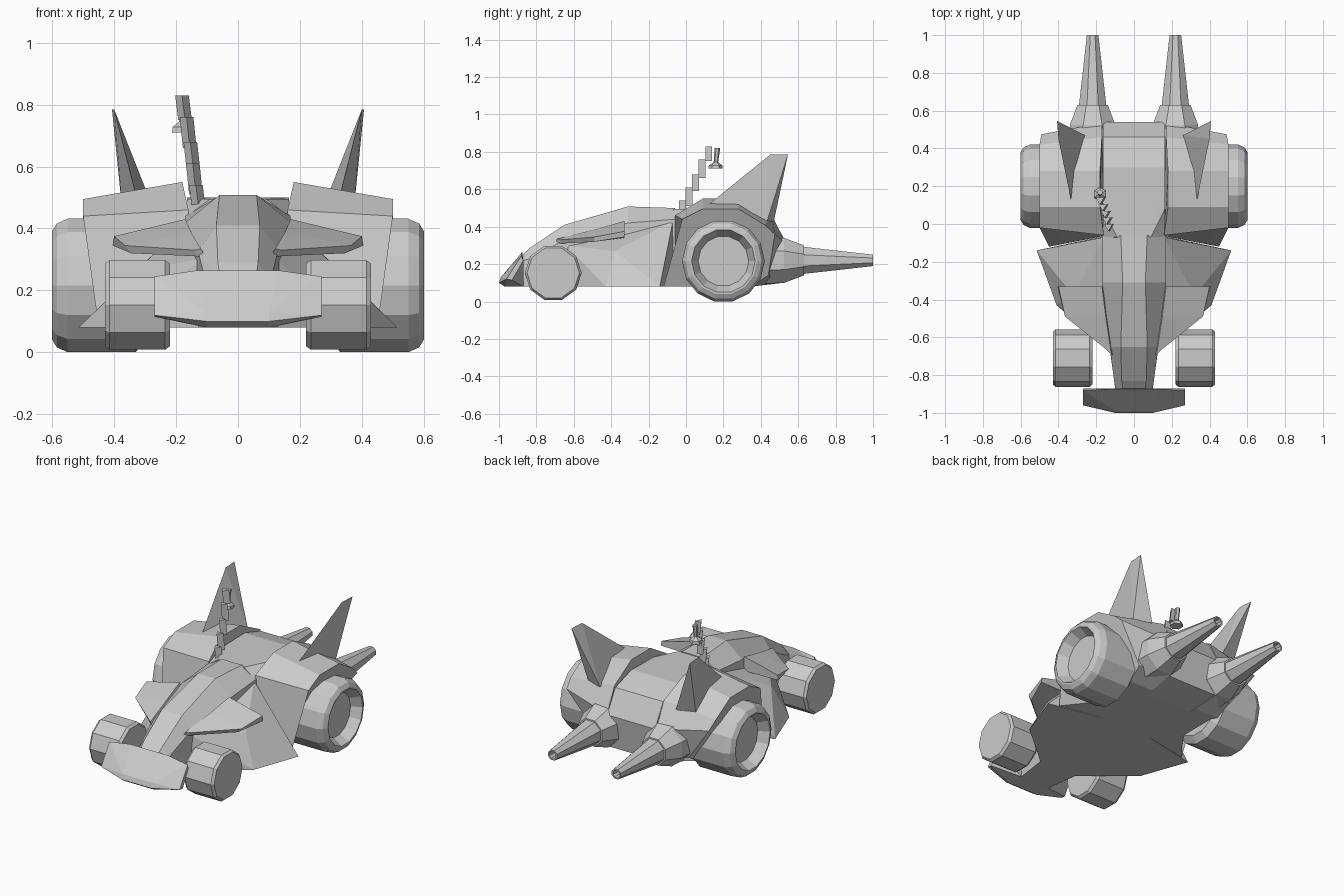
import bpy, bmesh, math
from mathutils import Vector

if "Cube" in bpy.data.objects:
    bpy.data.objects.remove(bpy.data.objects["Cube"])

grey = bpy.data.materials.new("plain grey")
grey.diffuse_color = (0.6, 0.6, 0.6, 1)
grey.use_nodes = True
grey.node_tree.nodes["Principled BSDF"].inputs["Base Color"].default_value = grey.diffuse_color


def finish(name, bm):
    bmesh.ops.recalc_face_normals(bm, faces=bm.faces)
    me = bpy.data.meshes.new(name)
    bm.to_mesh(me)
    bm.free()
    me.materials.append(grey)
    ob = bpy.data.objects.new(name, me)
    bpy.context.collection.objects.link(ob)
    return ob


def loft(name, rings):
    """Skin a list of equal-length rings, capped at both ends."""
    bm = bmesh.new()
    vs = [[bm.verts.new(p) for p in r] for r in rings]
    n = len(vs[0])
    for a, b in zip(vs, vs[1:]):
        for i in range(n):
            j = (i + 1) % n
            bm.faces.new((a[i], a[j], b[j], b[i]))
    bm.faces.new(vs[0])
    bm.faces.new(vs[-1])
    return finish(name, bm)


def hull(name, pts):
    bm = bmesh.new()
    for p in pts:
        bm.verts.new(p)
    bmesh.ops.convex_hull(bm, input=bm.verts)
    bmesh.ops.delete(bm, geom=[v for v in bm.verts if not v.link_faces], context='VERTS')
    bmesh.ops.dissolve_limit(bm, angle_limit=0.03, verts=bm.verts, edges=bm.edges)
    return finish(name, bm)


def turned(name, centre, axis, profile, n):
    """Flat-topped n-sided body; profile is (offset along axis, radius)."""
    c = Vector(centre)
    rings = []
    for d, r in profile:
        ring = []
        for i in range(n):
            t = math.tau * (i + 0.5) / n
            u, w = r * math.sin(t), r * math.cos(t)
            ring.append(c + Vector((d, u, w) if axis == 'X' else (u, d, w)))
        rings.append(ring)
    return loft(name, rings)


def sym(pts):
    return [(s * x, y, z) for x, y, z in pts for s in (1, -1)]


# Nose and cockpit
nose = []
for y, zt, wt, zs, w in [(-.87, .255, .06, .22, .10), (-.83, .29, .065, .23, .105),
                         (-.65, .41, .07, .33, .13), (-.31, .508, .06, .42, .17),
                         (-.06, .50, .07, .44, .17)]:
    nose.append([(-w, y, .08), (-w, y, zs), (-wt, y, zt), (wt, y, zt), (w, y, zs), (w, y, .08)])
loft("nose", nose)

# Front wing
hull("front_wing", sym([(.27, -.96, .12), (.10, -1, .10), (.10, -.99, .13), (.27, -.88, .245),
                        (.13, -.875, .265), (.27, -.87, .22), (.27, -.93, .115), (.10, -.87, .08),
                        (.10, -.97, .08)]))

# Central rear body
hull("rear_body", sym([(.165, -.08, .08), (.165, -.07, .44), (.09, -.07, .495), (.165, .08, .495),
                       (.165, .30, .50), (.165, .46, .45), (.165, .54, .31), (.165, .51, .10),
                       (.165, .30, .08)]))

for s, side in ((1, "right"), (-1, "left")):
    def m(pts):
        return [(s * x, y, z) for x, y, z in pts]

    # Rear fender as inner and outer profiles joined, open below behind the wheel
    inner = [(.14, -.06, .08), (.16, -.06, .46), (.18, .09, .55), (.18, .28, .55),
             (.17, .46, .46), (.17, .535, .31), (.17, .52, .10), (.16, .35, .08), (.16, .04, .08)]
    outer = [(.45, -.12, .08), (.50, -.02, .44), (.50, .09, .495), (.50, .28, .495),
             (.50, .42, .41), (.49, .475, .36), (.33, .44, .14), (.32, .35, .08), (.34, .02, .08)]
    loft(side + "_rear_fender", [m(inner), m(outer)])

    # Upper side pod beside the nose
    pod_front = [(.10, -.70, .30), (.12, -.69, .335), (.14, -.67, .33), (.13, -.67, .31)]
    pod_mid = [(.12, -.50, .32), (.15, -.49, .385), (.365, -.49, .345), (.345, -.49, .32)]
    pod_back = [(.14, -.33, .34), (.17, -.33, .43), (.40, -.33, .375), (.405, -.33, .345)]
    loft(side + "_side_pod", [m(pod_front), m(pod_mid), m(pod_back)])

    # Sloping lower fairing and floor
    hull(side + "_side_fairing", m([(.09, -.70, .08), (.13, -.64, .08), (.41, -.43, .08),
                                    (.515, -.14, .08), (.14, -.06, .08), (.12, -.64, .30),
                                    (.32, -.38, .27), (.16, -.37, .33), (.16, -.07, .43)]))

    # Tail fin
    hull(side + "_tail_fin", m([(.33, .11, .51), (.37, .43, .42), (.26, .47, .43),
                                (.40, .45, .785), (.407, .545, .785)]))

    # Exhaust with hollow tip
    turned(side + "_exhaust", (s * .219, 0, .22), 'Y',
           [(.42, .135), (.525, .13), (.63, .087), (.63, .078), (1, .033), (1, .024), (.95, .02)], 8)

    # Wheels
    turned(side + "_rear_wheel", (s * .30, .20, .216), 'X',
           [(0, .18), (s * .03, .221), (s * .25, .221), (s * .285, .205), (s * .30, .18),
            (s * .30, .17), (s * .24, .135)], 14)
    turned(side + "_front_wheel", (s * .22, -.71, .153), 'X',
           [(0, .140), (s * .015, .152), (s * .195, .152), (s * .21, .14)], 10)

# Jointed mast of staggered three-sided links
links = [(-.13, -.015, .46, .54), (-.14, .02, .51, .61), (-.148, .055, .59, .68),
         (-.16, .09, .66, .76), (-.175, .125, .75, .83)]
for k, (x, y, z0, z1) in enumerate(links):
    tri = [(-.022, .014), (.022, .014), (0, -.022)]
    loft("mast_link_%d" % k, [[(x + dx + .004, y + dy, z0) for dx, dy in tri],
                              [(x + dx - .006, y + dy, z1) for dx, dy in tri]])


# Hanging lamp at the mast head
def disc(x, y, z, r):
    return [(x + r * math.sin(i * math.tau / 6), y + r * math.cos(i * math.tau / 6), z)
            for i in range(6)]


loft("mast_lamp", [disc(-.18, .158, .71, .038), disc(-.18, .158, .728, .036),
                   disc(-.18, .16, .745, .012), disc(-.18, .168, .82, .015)])
